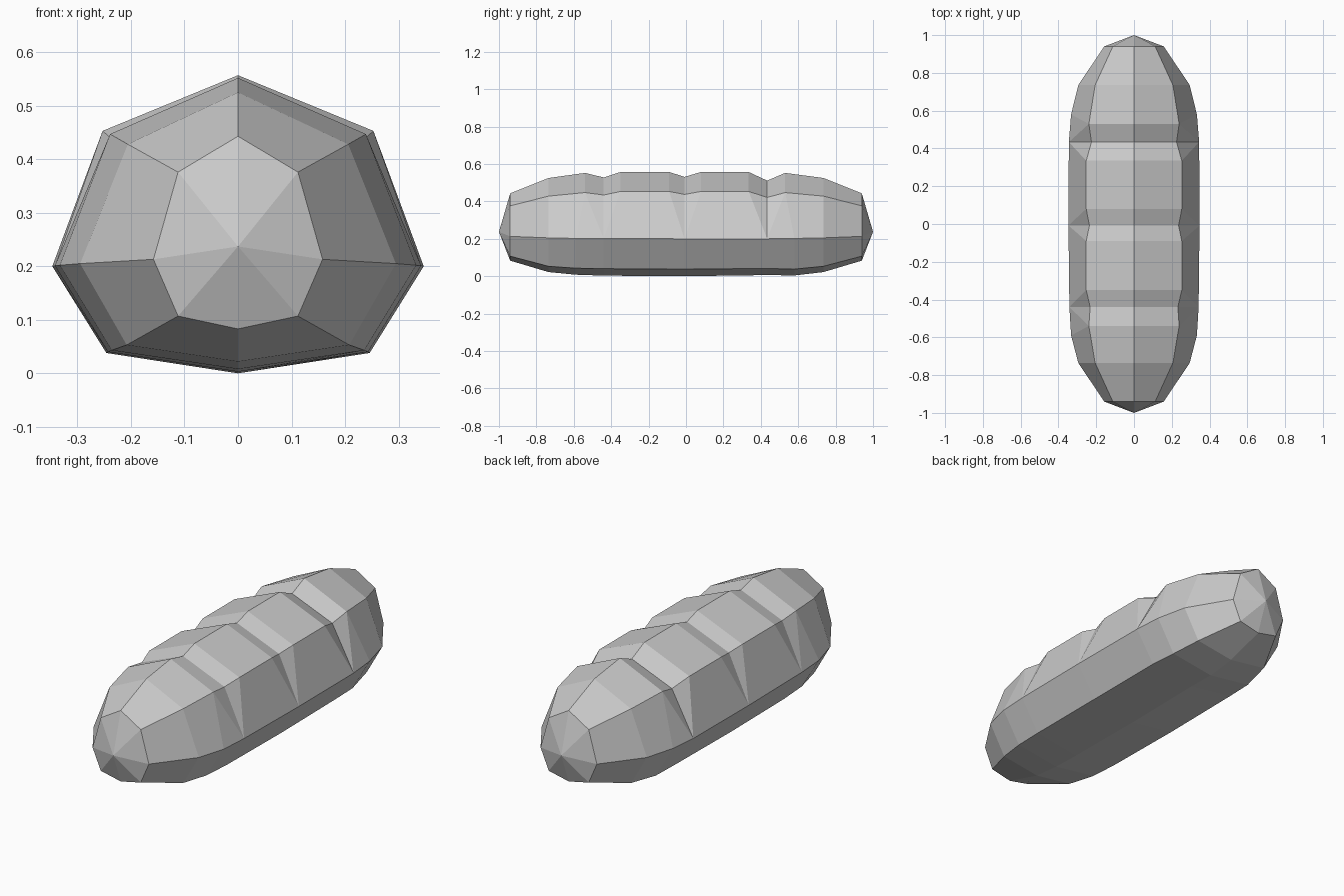
import bpy, bmesh

if "Cube" in bpy.data.objects:
    bpy.data.objects.remove(bpy.data.objects["Cube"])

# Stations along the loaf: (y of crust, y of sides and base,
#   top z, shoulder x, shoulder z, side x, side z, low x, low z, base z)
full = (0.557, 0.253, 0.453)
end_a = (0.443, 0.112, 0.376, 0.158, 0.213, 0.112, 0.107, 0.083)
end_b = (0.525, 0.206, 0.428, 0.295, 0.205, 0.208, 0.053, 0.022)
taper = (0.552, 0.239, 0.447)
taper_low = (0.333, 0.202, 0.236, 0.043, 0.008)

stations = [(-0.94, -0.94) + end_a, (-0.735, -0.735) + end_b,
            (-0.54, -0.59) + taper + taper_low]

# Three scores across the crust; each pinches to one point on the side
scores = [
    (-0.54, -0.44, -0.35, taper, (0.528, 0.232, 0.434), full,
     (0.342, 0.201, 0.243, 0.04, 0.003)),
    (-0.09, -0.008, 0.08, full, (0.531, 0.236, 0.437), full,
     (0.347, 0.2, 0.246, 0.038, 0.0)),
    (0.335, 0.434, 0.53, full, (0.511, 0.225, 0.421), taper,
     (0.345, 0.2, 0.244, 0.041, 0.006)),
]
for y0, y1, y2, before, valley, after, low in scores:
    for y, crust in ((y0, before), (y1, valley), (y2, after)):
        stations.append((y, y1) + crust + low)

stations += [(0.53, 0.58) + taper + (0.333, 0.202, 0.236, 0.038, 0.004),
             (0.735, 0.735) + end_b, (0.94, 0.94) + end_a]

# Loaf: skin the eight-sided stations and close with pointed ends
bm = bmesh.new()
rings = []
for yc, ys, tz, sx, sz, wx, wz, lx, lz, bz in stations:
    pts = [(0, yc, tz), (sx, yc, sz), (wx, ys, wz), (lx, ys, lz), (0, ys, bz),
           (-lx, ys, lz), (-wx, ys, wz), (-sx, yc, sz)]
    rings.append([bm.verts.new(p) for p in pts])
for a, b in zip(rings, rings[1:]):
    for i in range(8):
        j = (i + 1) % 8
        bm.faces.new((a[i], a[j], b[j], b[i]))
for ring, y in ((rings[0], -1.0), (rings[-1], 1.0)):
    tip = bm.verts.new((0, y, 0.237))
    for i in range(8):
        bm.faces.new((ring[i], ring[(i + 1) % 8], tip))

# Merge the pinched score ends
bmesh.ops.remove_doubles(bm, verts=bm.verts, dist=0.0005)
bmesh.ops.recalc_face_normals(bm, faces=bm.faces)

mesh = bpy.data.meshes.new("bread_loaf")
bm.to_mesh(mesh)
bm.free()
loaf = bpy.data.objects.new("bread_loaf", mesh)
bpy.context.collection.objects.link(loaf)
